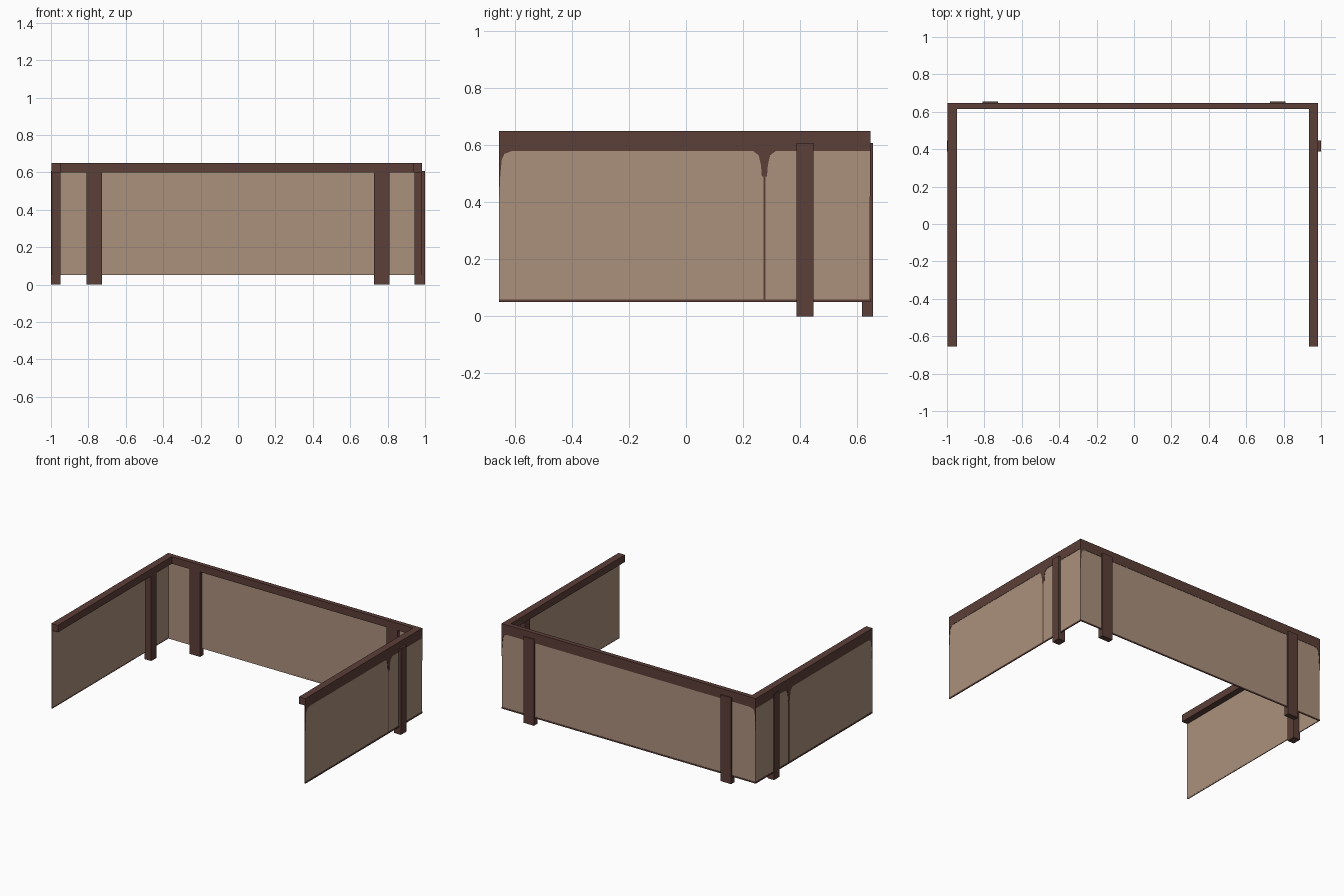
import bpy, bmesh

if "Cube" in bpy.data.objects:
    bpy.data.objects.remove(bpy.data.objects["Cube"])


def mat(name, rgb):
    m = bpy.data.materials.new(name)
    lin = [((c / 255 + 0.055) / 1.055) ** 2.4 for c in rgb]
    m.diffuse_color = (*lin, 1)
    m.use_nodes = True
    m.node_tree.nodes["Principled BSDF"].inputs["Base Color"].default_value = m.diffuse_color
    return m


DARK = mat("dark brown wood", (92, 63, 56))
TAN = mat("tan panel", (171, 145, 125))


def make(name, bm, m):
    bmesh.ops.recalc_face_normals(bm, faces=bm.faces)
    me = bpy.data.meshes.new(name)
    bm.to_mesh(me)
    bm.free()
    me.materials.append(m)
    ob = bpy.data.objects.new(name, me)
    bpy.context.collection.objects.link(ob)
    return ob


def box(name, x0, x1, y0, y1, z0, z1, m):
    bm = bmesh.new()
    bmesh.ops.create_cube(bm, size=1)
    for v in bm.verts:
        v.co = ((x0 + x1) / 2 + v.co.x * (x1 - x0),
                (y0 + y1) / 2 + v.co.y * (y1 - y0),
                (z0 + z1) / 2 + v.co.z * (z1 - z0))
    return make(name, bm, m)


def plate(name, outline, place, d0, d1):
    """Thin trim plate: outline in (u, z), place maps (u, depth, z) to 3D."""
    bm = bmesh.new()
    f = bm.faces.new([bm.verts.new(place(u, d0, z)) for u, z in outline])
    off = [b - a for a, b in zip(place(0, d0, 0), place(0, d1, 0))]
    geo = bmesh.ops.extrude_face_region(bm, geom=[f])["geom"]
    bmesh.ops.translate(bm, vec=off, verts=[g for g in geo if isinstance(g, bmesh.types.BMVert)])
    bmesh.ops.triangulate(bm, faces=[f for f in bm.faces if len(f.verts) > 4])
    return make(name, bm, DARK)


# Outer faces of the walls
XL, XR, YF, YB = -0.997, 0.985, -0.655, 0.647
T, P = 0.006, 0.002          # panel thickness, trim plate thickness
Z0, ZR, Z1 = 0.05, 0.60, 0.65

# Corner curve of the painted trim: (distance from end, height)
CORNER = [(0, 0.42), (0.004, 0.50), (0.009, 0.55), (0.018, 0.57), (0.045, 0.58)]
# Half of the flare above the seam: (distance from seam, height)
FLARE = [(0.04, 0.58), (0.02, 0.565), (0.012, 0.53), (0.009, 0.49), (0.003, 0.49)]
SEAM = 0.275

# Side walls: rail, panel, trim and post
for side, xo, s in (("left", XL, 1), ("right", XR, -1)):
    def span(a, b):
        return sorted((xo + s * a, xo + s * b))

    def place(u, d, z):
        return (xo + s * d, u, z)

    box(side + "_rail", *span(0, 0.05), YF, YB, ZR, Z1, DARK)
    box(side + "_panel", *span(P, T), YF, YB - P, Z0, ZR, TAN)
    flare = [(SEAM - d, z) for d, z in FLARE]
    flare += [(SEAM - 0.003, 0.06), (SEAM + 0.003, 0.06)]
    flare += [(SEAM + d, z) for d, z in reversed(FLARE)]
    outline = [(YF + d, z) for d, z in CORNER] + flare + [(YB, 0.58), (YB, ZR), (YF, ZR)]
    plate(side + "_upper_trim", outline, place, 0, P)
    box(side + "_lower_trim", *span(0, T), YF, YB, Z0, 0.06, DARK)

box("left_post", -1.0, -0.948, 0.387, 0.447, 0, 0.608, DARK)
box("right_post", 0.945, 1.0, 0.387, 0.447, 0, 0.608, DARK)


# Back wall: rail, panel, trim and posts
def place_back(u, d, z):
    return (u, YB - d, z)


box("back_rail", XL + 0.05, XR - 0.05, 0.615, YB, ZR, Z1, DARK)
box("back_panel", XL + P, XR - P, YB - T, YB - P, Z0, ZR, TAN)
outline = [(XL + d, z) for d, z in CORNER] + [(XR - d, z) for d, z in reversed(CORNER)]
outline += [(XR, ZR), (XL, ZR)]
plate("back_upper_trim", outline, place_back, 0, P)
box("back_lower_trim", XL, XR, YB - T, YB, Z0, 0.06, DARK)
for side, s in (("left", -1), ("right", 1)):
    xs = sorted((s * 0.728, s * 0.811))
    box("back_" + side + "_post", *xs, 0.617, 0.655, 0, 0.608, DARK)
